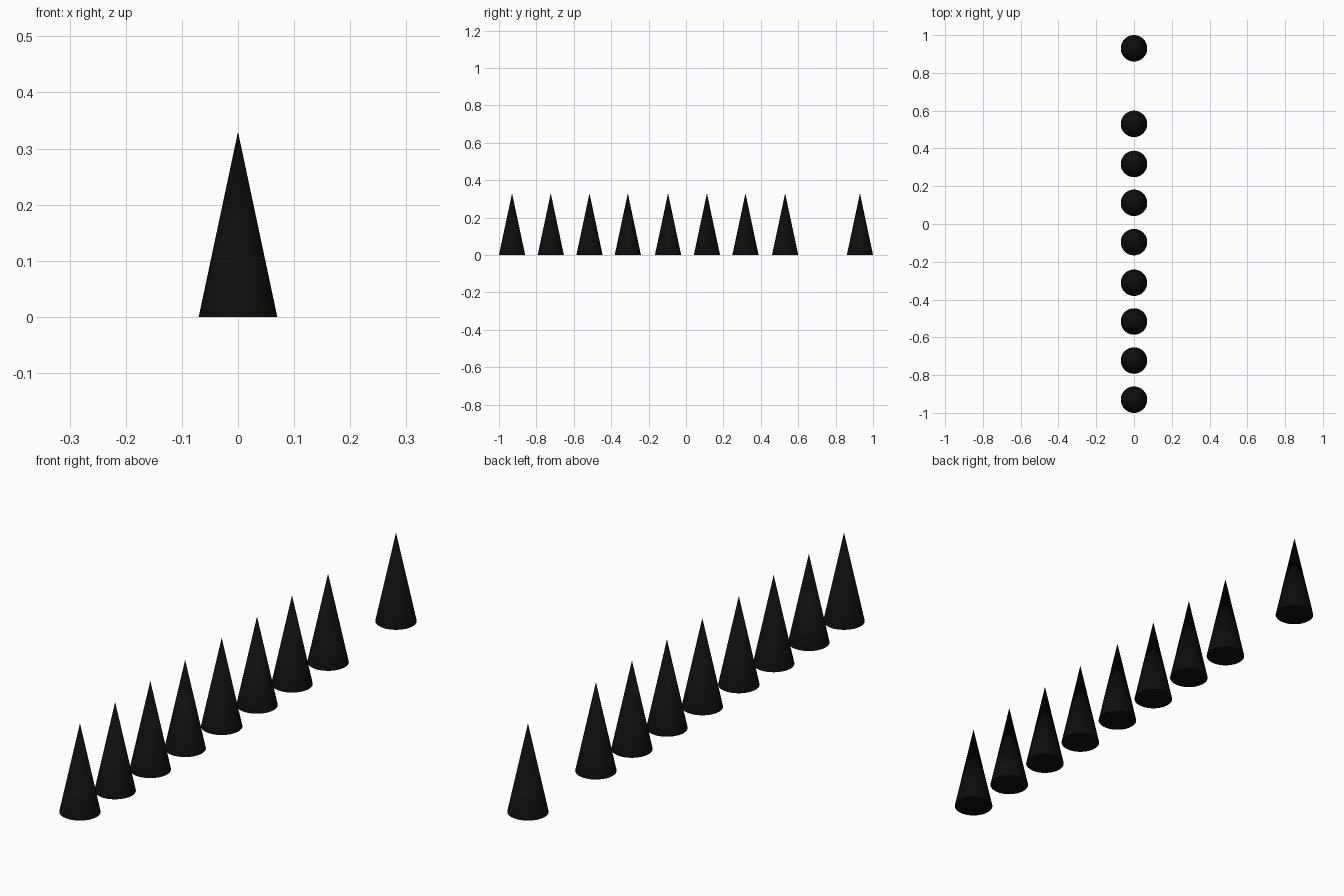
import bpy
import math

if "Cube" in bpy.data.objects:
    bpy.data.objects.remove(bpy.data.objects["Cube"])

RADIUS, HEIGHT = 0.07, 0.33

black = bpy.data.materials.new("black")
black.diffuse_color = (0.004, 0.004, 0.004, 1)
black.use_nodes = True
black.node_tree.nodes["Principled BSDF"].inputs["Base Color"].default_value = black.diffuse_color


def add_cone(name, y):
    bpy.ops.mesh.primitive_cone_add(vertices=48, radius1=RADIUS, radius2=0, depth=HEIGHT,
                                    end_fill_type='NGON', location=(0, y, HEIGHT / 2))
    cone = bpy.context.object
    cone.name = name
    cone.data.materials.append(black)
    bpy.ops.object.shade_smooth_by_angle(angle=math.radians(30))


# Row of slightly unevenly spaced cones
row = [-0.93, -0.723, -0.516, -0.311, -0.096, 0.112, 0.318, 0.53]
for i, y in enumerate(row):
    add_cone(f"row_cone_{i + 1}", y)

# Single cone standing apart at the back
add_cone("separate_cone", 0.93)
